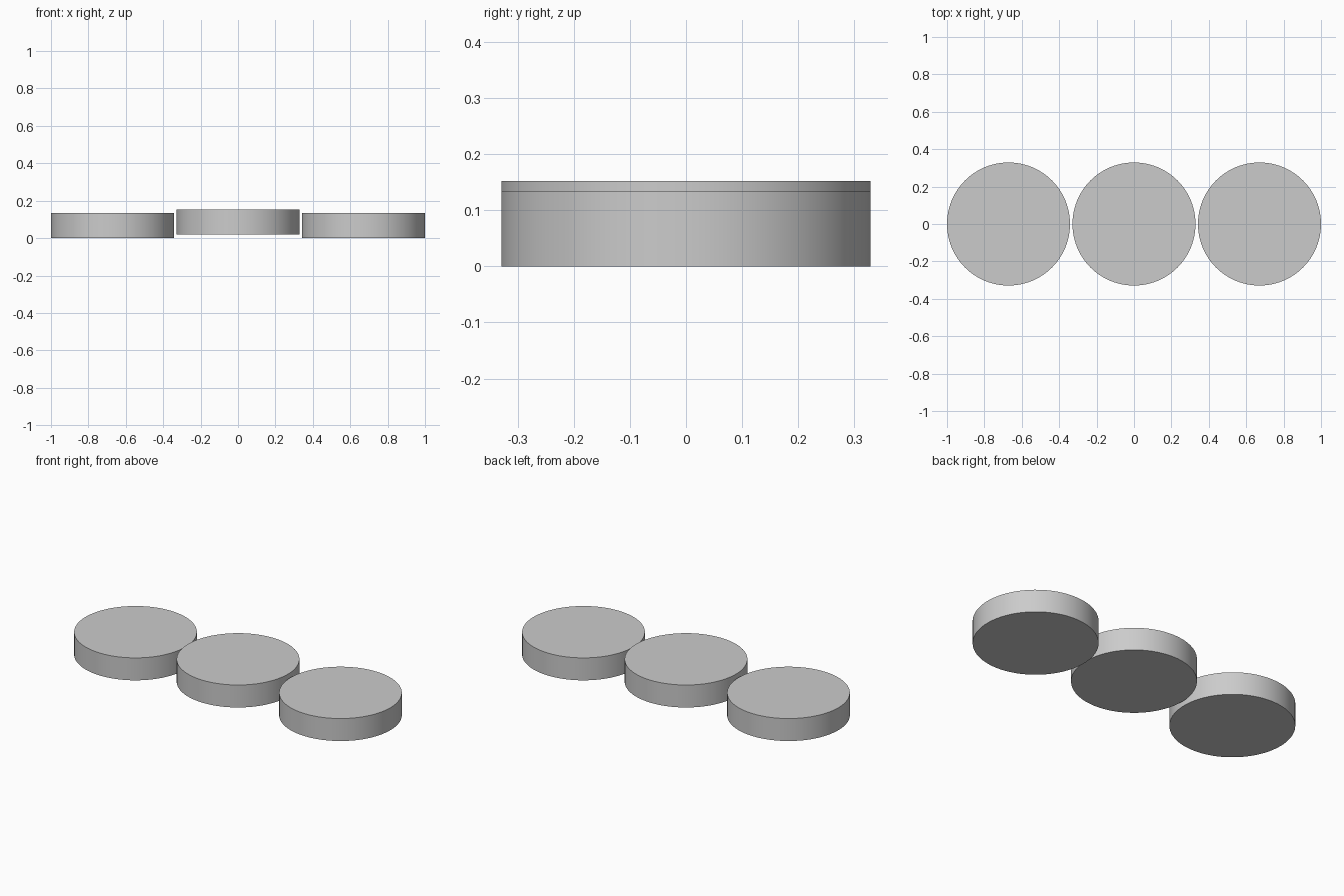
import bpy
import math

cube = bpy.data.objects.get("Cube")
if cube:
    bpy.data.objects.remove(cube, do_unlink=True)

RADIUS = 0.329
HEIGHT = 0.133
SPACING = 0.671
LIFT = 0.019

# Plain grey material
grey = bpy.data.materials.new("light_grey")
grey.use_nodes = True
colour = (0.6, 0.6, 0.6, 1.0)
grey.diffuse_color = colour
for node in grey.node_tree.nodes:
    if node.type == "BSDF_PRINCIPLED":
        node.inputs["Base Color"].default_value = colour


def add_disc(name, x, base):
    """Round disc with crisp rims and a smooth side wall."""
    bpy.ops.mesh.primitive_cylinder_add(
        vertices=96, radius=RADIUS, depth=HEIGHT,
        location=(x, 0, base + HEIGHT / 2))
    disc = bpy.context.object
    disc.name = name
    disc.data.materials.append(grey)
    bpy.ops.object.shade_smooth_by_angle(angle=math.radians(30))


# Row of three discs, the middle one raised slightly
add_disc("right_disc", -SPACING, 0)
add_disc("middle_disc", 0, LIFT)
add_disc("left_disc", SPACING, 0)
